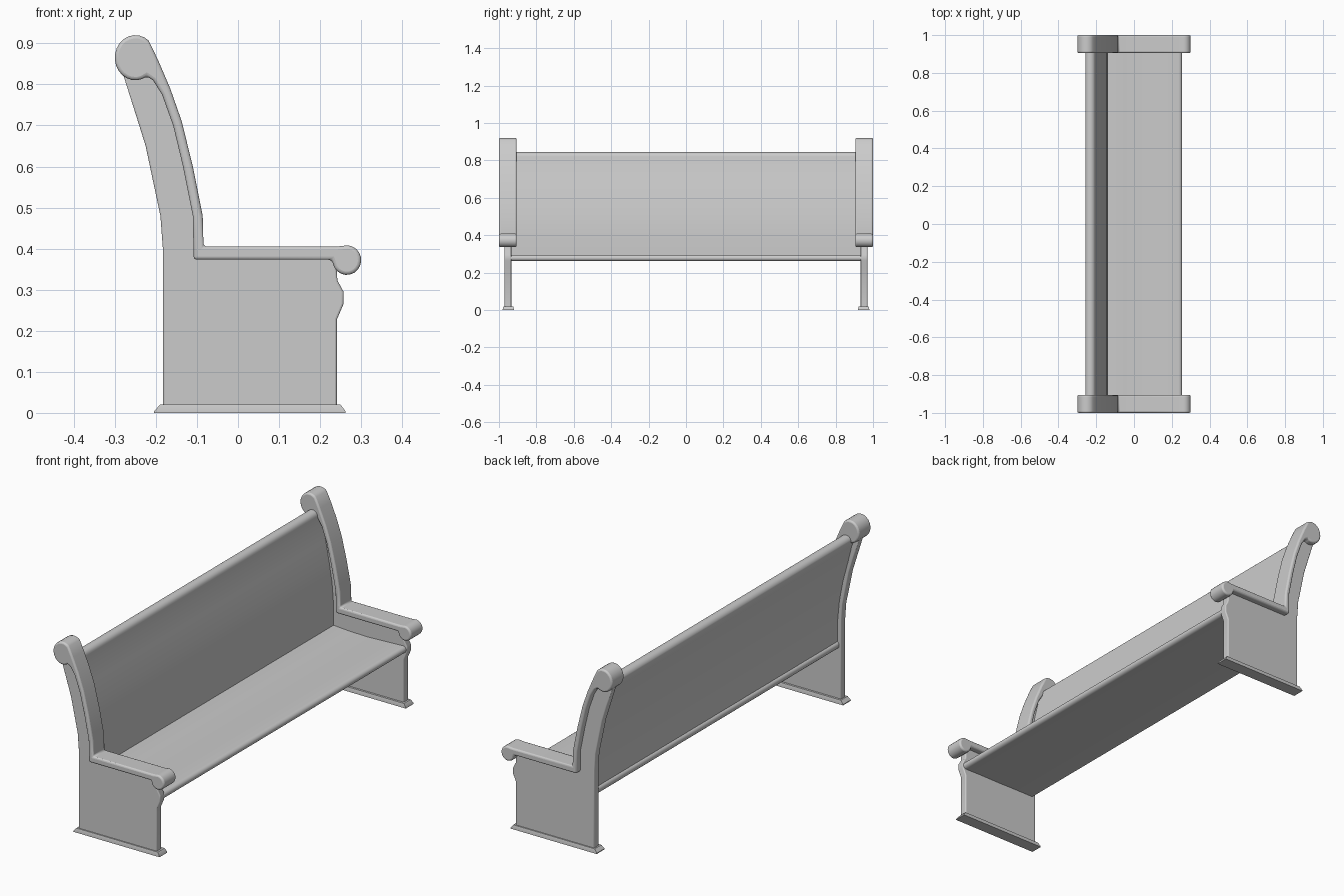
import bpy, bmesh
from math import sin, cos, radians

if "Cube" in bpy.data.objects:
    bpy.data.objects.remove(bpy.data.objects["Cube"])


def arc(cx, cz, rx, rz, a0, a1, n):
    """Points on an elliptical arc in the x-z plane, angles in degrees."""
    return [(cx + rx * cos(radians(a0 + (a1 - a0) * i / n)),
             cz + rz * sin(radians(a0 + (a1 - a0) * i / n))) for i in range(n + 1)]


def finish(obj, bevel=0, mirror=False):
    if mirror:
        m = obj.modifiers.new("Mirror", 'MIRROR')
        m.use_axis = (False, True, False)
    if bevel:
        b = obj.modifiers.new("Bevel", 'BEVEL')
        b.width, b.segments = bevel, 3
        b.limit_method, b.angle_limit = 'ANGLE', radians(60)
    bpy.ops.object.select_all(action='DESELECT')
    obj.select_set(True)
    bpy.context.view_layer.objects.active = obj
    bpy.ops.object.shade_smooth_by_angle(angle=radians(40))


def loft(name, sections, bevel=0, mirror=False):
    """Join equal-sized vertex loops with walls and cap both ends."""
    bm = bmesh.new()
    rings = [[bm.verts.new(p) for p in s] for s in sections]
    n = len(rings[0])
    for a, b in zip(rings, rings[1:]):
        for i in range(n):
            bm.faces.new((a[i], a[(i + 1) % n], b[(i + 1) % n], b[i]))
    bm.faces.new(rings[0][::-1])
    bm.faces.new(rings[-1])
    bmesh.ops.recalc_face_normals(bm, faces=bm.faces[:])
    me = bpy.data.meshes.new(name)
    bm.to_mesh(me)
    bm.free()
    obj = bpy.data.objects.new(name, me)
    bpy.context.collection.objects.link(obj)
    finish(obj, bevel, mirror)


def extrude(name, pts, y0, y1, bevel=0, mirror=False):
    loft(name, [[(x, y, z) for x, z in pts] for y in (y0, y1)], bevel, mirror)


# End panels: flat board with curved back edge and moulded front edge
panel = [(-0.183, 0.015), (-0.183, 0.40), (-0.189, 0.48), (-0.206, 0.56),
         (-0.225, 0.65), (-0.25, 0.73), (-0.28, 0.825), (-0.25, 0.86),
         (-0.215, 0.845), (-0.175, 0.78), (-0.148, 0.70), (-0.122, 0.59),
         (-0.098, 0.48), (-0.096, 0.39), (0.25, 0.39), (0.24, 0.36),
         (0.242, 0.323), (0.257, 0.295), (0.257, 0.265), (0.241, 0.228), (0.241, 0.015)]
extrude("end_panel", panel, 0.934, 0.97, 0.005, True)

# Armrest caps: one strip with a scroll at the top and at the front
cap = arc(-0.25, 0.865, 0.05, 0.055, 290, 50, 16)
cap += [(-0.195, 0.86), (-0.165, 0.79), (-0.137, 0.71), (-0.11, 0.60),
        (-0.086, 0.48), (-0.084, 0.405), (0.24, 0.405)]
cap += arc(0.265, 0.372, 0.035, 0.036, 105, -150, 14)
cap += [(0.228, 0.373), (-0.108, 0.373), (-0.110, 0.48), (-0.134, 0.60),
        (-0.158, 0.70), (-0.185, 0.775), (-0.207, 0.81), (-0.222, 0.82)]
extrude("armrest_cap", cap, 0.905, 1.0, 0.008, True)


# Feet: flared plinth under each end panel
def plinth(x0, x1, half, z):
    return [(x0, 0.95 - half, z), (x1, 0.95 - half, z), (x1, 0.95 + half, z), (x0, 0.95 + half, z)]


loft("foot", [plinth(-0.204, 0.262, 0.03, 0), plinth(-0.204, 0.262, 0.03, 0.004),
              plinth(-0.19, 0.25, 0.026, 0.02)], mirror=True)

# Seat: gently dished board with rounded front and rear edges
seat = [(-0.16, 0.296), (-0.05, 0.289), (0.05, 0.287), (0.15, 0.291)]
seat += arc(0.236, 0.278, 0.019, 0.017, 90, -90, 8)
seat += [(0.15, 0.262), (0.05, 0.261), (-0.05, 0.262)]
seat += arc(-0.16, 0.279, 0.014, 0.017, 270, 110, 6)
extrude("seat", seat, -0.945, 0.945)

# Backrest: leaning curved board with a rolled top
back = [(-0.138, 0.285), (-0.138, 0.40), (-0.146, 0.50), (-0.162, 0.60),
        (-0.181, 0.70), (-0.20, 0.78)]
back += arc(-0.231, 0.82, 0.027, 0.025, 0, 180, 10)
back += [(-0.242, 0.785), (-0.221, 0.70), (-0.194, 0.60), (-0.175, 0.50),
         (-0.165, 0.40), (-0.163, 0.285)]
extrude("backrest", back, -0.945, 0.945)
